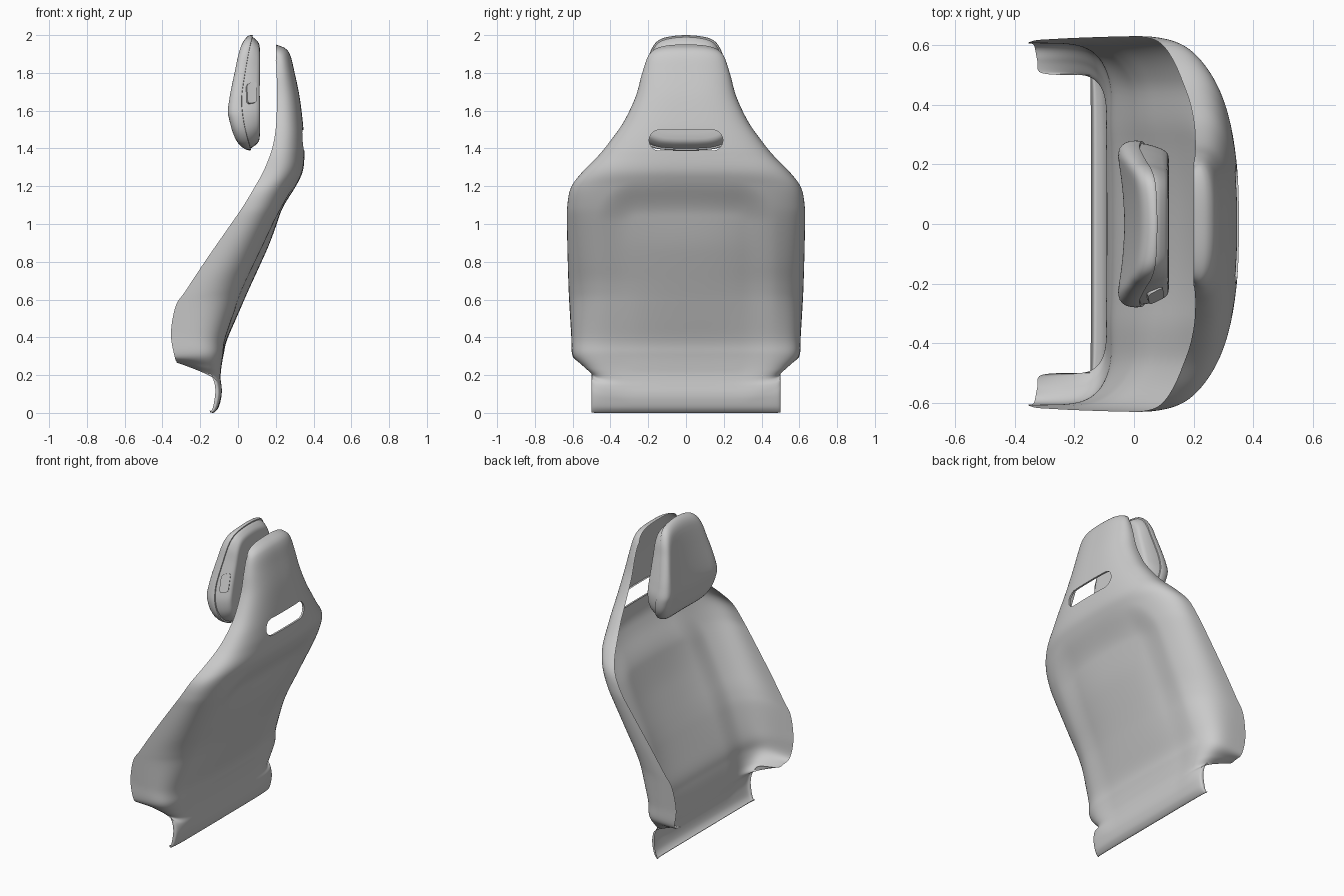
import bpy, bmesh, math
from mathutils import Vector

if "Cube" in bpy.data.objects:
    bpy.data.objects.remove(bpy.data.objects["Cube"])


def spline(pts, steps, closed=False):
    """Catmull-Rom through points of any dimension."""
    n, out = len(pts), []
    get = (lambda i: pts[i % n]) if closed else (lambda i: pts[min(max(i, 0), n - 1)])
    for i in range(n if closed else n - 1):
        a, b, c, d = (get(i + k) for k in (-1, 0, 1, 2))
        for s in range(steps):
            t = s / steps
            out.append([0.5 * (2 * q + (r - p) * t + (2 * p - 5 * q + 4 * r - u) * t * t
                               + (3 * q - p - 3 * r + u) * t ** 3)
                        for p, q, r, u in zip(a, b, c, d)])
    if not closed:
        out.append(list(pts[-1]))
    return out


def lookup(table):
    """Smooth function z -> x from (z, x) points in rising z."""
    s = spline(table, 8)

    def f(z):
        if z <= s[0][0]:
            return s[0][1]
        for (z0, x0), (z1, x1) in zip(s, s[1:]):
            if z <= z1:
                return x0 + (x1 - x0) * (z - z0) / max(z1 - z0, 1e-6)
        return s[-1][1]
    return f


def step(a, b, v):
    t = min(max((v - a) / (b - a), 0), 1)
    return t * t * (3 - 2 * t)


def finish(bm, name, angle=40):
    bmesh.ops.recalc_face_normals(bm, faces=bm.faces)
    me = bpy.data.meshes.new(name)
    bm.to_mesh(me)
    bm.free()
    ob = bpy.data.objects.new(name, me)
    bpy.context.collection.objects.link(ob)
    bpy.ops.object.select_all(action='DESELECT')
    ob.select_set(True)
    bpy.context.view_layer.objects.active = ob
    bpy.ops.object.shade_smooth_by_angle(angle=math.radians(angle))
    return ob


# Backrest shell: each row is back x, back z, wing edge x, wing edge z, half width
rows = [
    (-.145, .012, -.15, .012, .5), (-.13, .0, -.145, .004, .5), (-.105, .025, -.13, .04, .5),
    (-.09, .07, -.12, .12, .5), (-.083, .105, -.135, .185, .5), (-.08, .14, -.18, .238, .5),
    (-.078, .175, -.31, .262, .507), (-.075, .23, -.325, .272, .55), (-.066, .31, -.336, .3, .6),
    (-.047, .4, -.355, .42, .608), (.03, .58, -.33, .565, .617), (.075, .68, -.278, .645, .621),
    (.13, .8, -.176, .8, .626), (.22, 1.0, -.044, .99, .63), (.265, 1.1, .025, 1.09, .629),
    (.308, 1.2, .085, 1.19, .61), (.343, 1.28, .13, 1.27, .553),
    (.352, 1.37, .168, 1.36, .465), (.35, 1.45, .19, 1.44, .4), (.342, 1.55, .203, 1.54, .33),
    (.325, 1.68, .206, 1.67, .268), (.3, 1.8, .205, 1.78, .237), (.278, 1.89, .203, 1.84, .217),
    (.25, 1.93, .2, 1.865, .205), (.2, 1.95, .2, 1.87, .195)]
N = 44
bm = bmesh.new()
grid = []
for xb, zb, xf, zf, w in spline(rows, 7):
    line = []
    e = 2.75 + .35 * step(1.3, 1.0, zb) + 2.6 * step(.75, .1, zb)
    for j in range(-N, N + 1):
        a = j / N * math.pi / 2
        c, s = abs(math.cos(a)), math.sin(a)
        r = (c ** e + abs(s) ** e) ** (-1 / e)
        y, k = w * r * s, 1 - r * c
        z = zb + (zf - zb) * k
        # shallow rounded panel pressed into the back, crowned in the middle
        qy, qz = abs(y) - .26, abs(z - .635) - .37
        d = math.hypot(max(qy, 0), max(qz, 0)) + min(max(qy, qz), 0)
        m = step(.22, .04, d) * (.5 + .5 * step(.3, .7, z))
        crown = max(0, 1 - (y / .45) ** 2) * step(.1, .5, z) * step(1.25, .85, z)
        x = xb + (xf - xb) * k - .036 * m * (1 - .85 * crown)
        line.append(bm.verts.new((x, y, z)))
    grid.append(line)
for p, q in zip(grid, grid[1:]):
    for j in range(2 * N):
        bm.faces.new((p[j], p[j + 1], q[j + 1], q[j]))

# Belt slot: remove faces inside a stadium and snap the rim to its outline
SZ, SR, SL = 1.443, .055, .14


def slot_axis(co):
    return Vector((co.x, min(max(co.y, -SL), SL), SZ))


bm.normal_update()
hole = [f for f in bm.faces
        if (f.calc_center_median() - slot_axis(f.calc_center_median())).yz.length < SR]
outer = {e for e in bm.edges if e.is_boundary}
bmesh.ops.delete(bm, geom=hole, context='FACES')
rim = [e for e in bm.edges if e.is_boundary and e not in outer]
for v in {v for e in rim for v in e.verts}:
    ax = slot_axis(v.co)
    d = Vector((0, v.co.y - ax.y, v.co.z - ax.z))
    v.co = ax + d.normalized() * SR
lip = bmesh.ops.extrude_edge_only(bm, edges=rim)['geom']
bmesh.ops.translate(bm, verts=[g for g in lip if isinstance(g, bmesh.types.BMVert)],
                    vec=(-.012, 0, 0))
finish(bm, "backrest_shell")

# Headrest outline seen from the front of the seat (y, z), mirrored
half = [(.1, 1.99), (.155, 1.965), (.19, 1.91), (.213, 1.83), (.24, 1.74), (.265, 1.65),
        (.28, 1.57), (.268, 1.49), (.225, 1.43), (.16, 1.4), (.08, 1.391)]
outline = spline([(0, 2.0)] + half + [(0, 1.39)] + [(-y, z) for y, z in reversed(half)], 6, True)
front_x = lookup([(1.39, .01), (1.43, -.015), (1.55, -.046), (1.62, -.052), (1.82, -.022),
                  (1.94, 0), (2.0, .02)])
seam_x = lookup([(1.39, .07), (1.46, .05), (1.55, .03), (1.66, .02), (1.78, .035),
                 (1.92, .06), (2.0, .08)])
back_x = lookup([(1.39, .09), (1.46, .115), (1.7, .115), (1.94, .115), (2.0, .1)])
CZ = 1.69


def headrest_part(name, rings, surface):
    """Rings of (scale, blend); blend 0 is the outer surface, 1 the seam."""
    bm = bmesh.new()
    loops = []
    for s, b in rings:
        loop = []
        for y0, z0 in outline:
            y, z = y0 * s, CZ + (z0 - CZ) * s
            loop.append(bm.verts.new((surface(y, z) * (1 - b) + seam_x(z) * b, y, z)))
        loops.append(loop)
    n = len(outline)
    for p, q in zip(loops, loops[1:]):
        for i in range(n):
            bm.faces.new((p[i], p[(i + 1) % n], q[(i + 1) % n], q[i]))
    tip = bm.verts.new((surface(0, CZ), 0, CZ))
    for i in range(n):
        bm.faces.new((tip, loops[0][i], loops[0][(i + 1) % n]))
    return finish(bm, name)


inner = [(k / 10, 0) for k in range(1, 9)]
# Front cushion with a hollow face
headrest_part("headrest_cushion",
              inner + [(.86, .02), (.91, .07), (.95, .17), (.98, .33), (.995, .5), (1, .7),
                       (.998, .9), (.99, .98), (.965, 1)],
              lambda y, z: front_x(z) + .02 * max(0, 1 - (y / .22) ** 2))
# Rear cover tapering backwards
headrest_part("headrest_cover",
              inner + [(.84, .03), (.87, .1), (.9, .25), (.935, .55), (.96, .85), (.965, 1)],
              lambda y, z: back_x(z))

# Release button on one side of the cover
bm = bmesh.new()
bmesh.ops.create_cube(bm, size=1)
bmesh.ops.scale(bm, vec=(.055, .018, .13), verts=bm.verts)
for v in bm.verts:
    if v.co.z < 0 and v.co.x > 0:
        v.co.z += .012
    if v.co.z > 0 and v.co.x < 0:
        v.co.z -= .02
bmesh.ops.bevel(bm, geom=[e for e in bm.edges if abs(e.verts[0].co.y - e.verts[1].co.y) > .01],
                offset=.018, segments=5, profile=.5, affect='EDGES')
button = finish(bm, "headrest_button")
button.location = (.071, -.235, 1.695)
button.rotation_euler = (math.radians(-17), math.radians(4), math.radians(22))
